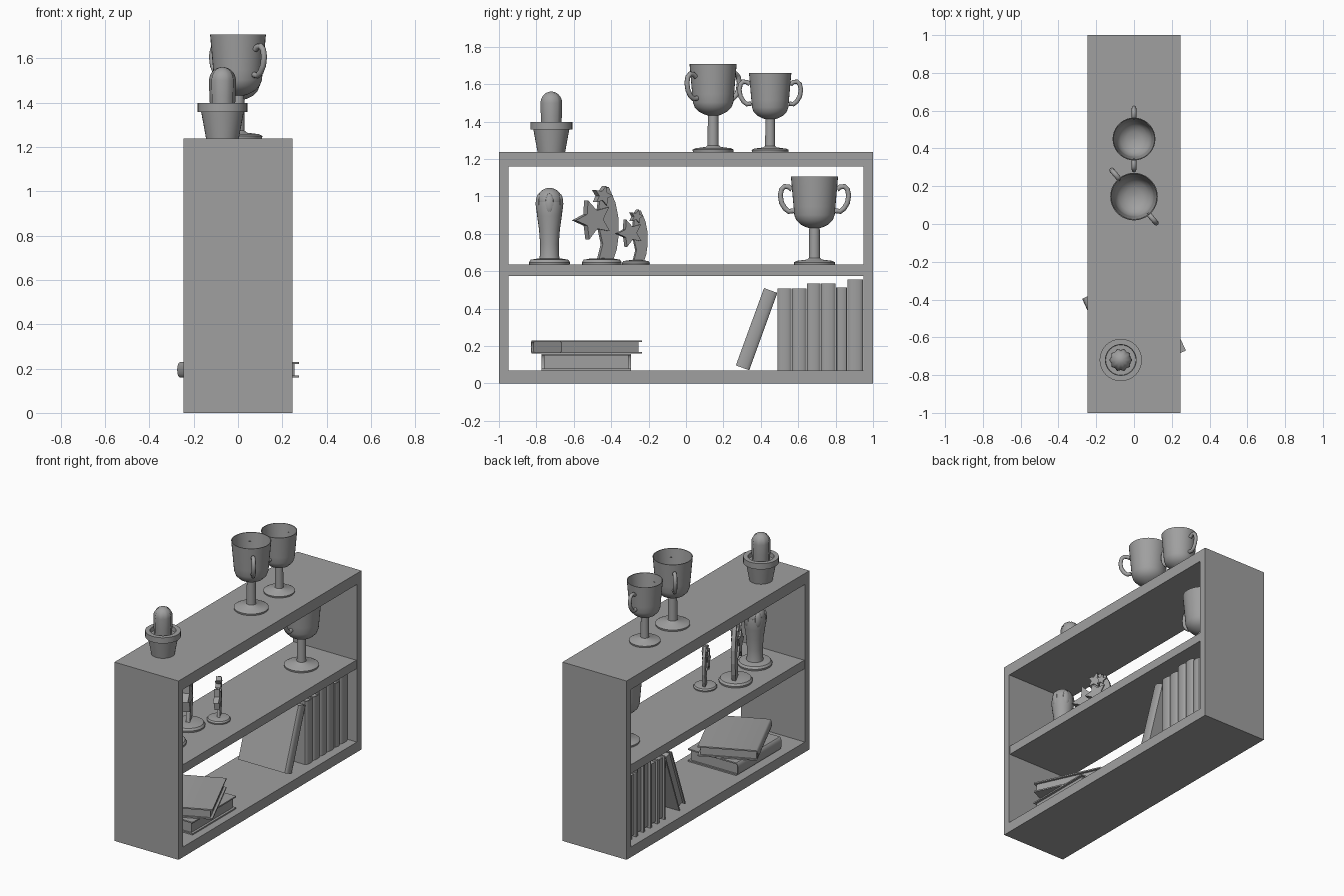
import bpy, bmesh
from math import sin, cos, pi, radians
from mathutils import Matrix

if "Cube" in bpy.data.objects:
    bpy.data.objects.remove(bpy.data.objects["Cube"])

# Dark grey used for every part
GREY = bpy.data.materials.new("dark_grey")
GREY.diffuse_color = (.35, .35, .35, 1)
GREY.use_nodes = True
GREY.node_tree.nodes["Principled BSDF"].inputs["Base Color"].default_value = GREY.diffuse_color


def finish(name, bm, mat=Matrix(), smooth=True, angle=35):
    bmesh.ops.recalc_face_normals(bm, faces=bm.faces)
    me = bpy.data.meshes.new(name)
    bm.to_mesh(me)
    bm.free()
    me.materials.append(GREY)
    ob = bpy.data.objects.new(name, me)
    bpy.context.collection.objects.link(ob)
    ob.matrix_world = mat
    if smooth:
        bpy.ops.object.select_all(action='DESELECT')
        ob.select_set(True)
        bpy.context.view_layer.objects.active = ob
        bpy.ops.object.shade_smooth_by_angle(angle=radians(angle))
    return ob


def box_into(bm, x0, x1, y0, y1, z0, z1):
    m = Matrix.Translation(((x0 + x1) / 2, (y0 + y1) / 2, (z0 + z1) / 2)) @ \
        Matrix.Diagonal((x1 - x0, y1 - y0, z1 - z0, 1))
    bmesh.ops.create_cube(bm, size=1, matrix=m)


def board(name, *dims):
    bm = bmesh.new()
    box_into(bm, *dims)
    finish(name, bm, smooth=False)


def lathe(name, profile, mat, n=32, ribs=1.0, angle=35):
    """Revolve (radius, z) points; ribs < 1 pulls in every second column."""
    bm = bmesh.new()
    rings = [[bm.verts.new((r * (ribs if k % 2 else 1) * cos(2 * pi * k / n),
                            r * (ribs if k % 2 else 1) * sin(2 * pi * k / n), z))
              for k in range(n)] for r, z in profile]
    for a, b in zip(rings, rings[1:]):
        for k in range(n):
            j = (k + 1) % n
            bm.faces.new((a[k], a[j], b[j], b[k]))
    bm.faces.new(rings[0])
    bm.faces.new(rings[-1])
    return finish(name, bm, mat, angle=angle)


def prism_into(bm, pts, depth, axis):
    """Extrude a flat outline symmetrically; axis maps (a, b, d) to a point."""
    lo = [bm.verts.new(axis(a, b, -depth / 2)) for a, b in pts]
    hi = [bm.verts.new(axis(a, b, depth / 2)) for a, b in pts]
    bm.faces.new(lo)
    bm.faces.new(hi)
    for k in range(len(pts)):
        j = (k + 1) % len(pts)
        bm.faces.new((lo[k], lo[j], hi[j], hi[k]))


# Open shelf
board("bottom_board", -.245, .245, -1, 1, 0, .07)
board("top_board", -.245, .245, -1, 1, 1.16, 1.237)
board("middle_shelf", -.24, .24, -.95, .95, .575, .635)
board("left_panel", -.245, .245, -1, -.95, .07, 1.16)
board("right_panel", -.245, .245, .95, 1, .07, 1.16)

# Trophy cups: handles lie along local y
CUP = [(.108, 0), (.11, .012), (.095, .02), (.04, .027), (.03, .036), (.028, .195),
       (.045, .2), (.075, .215), (.098, .238), (.108, .265), (.112, .31), (.126, .47),
       (.121, .47), (.106, .31), (.101, .265), (.08, .235), (.045, .215), (.005, .21)]
HANDLE = [(.121, .402), (.138, .415), (.16, .418), (.176, .402), (.183, .37),
          (.176, .33), (.158, .3), (.138, .284), (.112, .288)]


def cup(name, x, y, z, scale, angle):
    mat = Matrix.Translation((x, y, z)) @ Matrix.Rotation(radians(angle), 4, 'Z') @ Matrix.Scale(scale, 4)
    lathe(name, CUP, mat, 36)
    cu = bpy.data.curves.new(name + "_handles", 'CURVE')
    cu.dimensions = '3D'
    cu.bevel_depth = .0135
    cu.bevel_resolution = 2
    cu.use_fill_caps = True
    cu.materials.append(GREY)
    for s in (-1, 1):
        sp = cu.splines.new('POLY')
        sp.points.add(len(HANDLE) - 1)
        for p, (r, h) in zip(sp.points, HANDLE):
            p.co = (0, s * r, h, 1)
    ob = bpy.data.objects.new(name + "_handles", cu)
    bpy.context.collection.objects.link(ob)
    ob.matrix_world = mat


cup("large_cup", 0, .145, 1.237, 1.0, 40)
cup("small_cup", 0, .45, 1.237, .9, 0)
cup("shelf_cup", .005, .687, .635, 1.0, 0)

# Potted cactus
POT = [(.074, 0), (.096, .12), (.112, .12), (.112, .16), (.082, .16), (.08, .13), (.01, .13)]
lathe("pot", POT, Matrix.Translation((-.07, -.72, 1.237)))
dome = [(.061 * cos(a), .262 + .061 * sin(a)) for a in [radians(15 * i) for i in range(6)]]
lathe("cactus", [(.055, .12), (.059, .19)] + dome + [(.006, .323)],
      Matrix.Translation((-.07, -.72, 1.237)), 20, .87, 80)

# Award with a globe held on a flared column
spot = Matrix.Translation((-.016, -.73, .635))
BASE = [(.108, 0), (.11, .012), (.1, .026), (.06, .033), (.01, .034)]
lathe("globe_award_base", BASE, spot)
lathe("globe_award_column", [(.056, .025), (.051, .05), (.05, .11), (.056, .19), (.066, .26),
                             (.072, .31), (.069, .335), (.02, .34)], spot, 24)
bm = bmesh.new()
bmesh.ops.create_uvsphere(bm, u_segments=24, v_segments=14, radius=.069,
                          matrix=Matrix.Translation((0, 0, .341)))
finish("globe", bm, spot)
bm = bmesh.new()
for k in range(5):
    m = Matrix.Rotation(2 * pi * k / 5, 4, 'Z') @ Matrix.Translation((.058, 0, .325)) @ \
        Matrix.Diagonal((.018, .026, .055, 1))
    bmesh.ops.create_uvsphere(bm, u_segments=10, v_segments=8, radius=1, matrix=m)
finish("globe_award_petals", bm, spot)

# Star awards: a curved plate with a big and a small star
SWOOSH = [(-.025, .02), (.06, .02), (.082, .08), (.094, .16), (.092, .25), (.075, .33),
          (.035, .415), (0, .4), (-.02, .33), (-.03, .25), (-.015, .17), (0, .11)]


def star(cy, cz, r, tilt):
    return [(cy + (r if k % 2 == 0 else r * .47) * cos(tilt + pi * k / 5),
             cz + (r if k % 2 == 0 else r * .47) * sin(tilt + pi * k / 5)) for k in range(10)]


def star_award(name, x, y, scale):
    mat = Matrix.Translation((x, y, .635)) @ Matrix.Rotation(radians(25), 4, 'Z') @ Matrix.Scale(scale, 4)
    lathe(name + "_base", [(r * .97, h) for r, h in BASE], mat)
    bm = bmesh.new()
    flat = lambda a, b, d: (d, a, b)
    prism_into(bm, SWOOSH, .026, flat)
    prism_into(bm, star(-.055, .24, .11, radians(182)), .05, flat)
    prism_into(bm, star(0, .368, .055, radians(75)), .05, flat)
    finish(name + "_plate", bm, mat, False)


star_award("large_star_award", -.065, -.45, 1)
star_award("small_star_award", .04, -.268, .7)


# Books: lying flat, spine at -x, length along y, resting on z = 0
def book(name, w, t, h, mat):
    c, bulge = .009, .014
    x0, x1, n = -w / 2 + bulge, w / 2, 6
    arc = lambda b, s: [(x0 - b * sin(pi * k / n), t / 2 - s * cos(pi * k / n)) for k in range(n + 1)]
    outline = [(x1, 0)] + arc(bulge, t / 2) + [(x1, t), (x1, t - c)] + \
        arc(bulge - .006, t / 2 - c)[::-1] + [(x1, c)]
    bm = bmesh.new()
    prism_into(bm, outline, h, lambda a, b, d: (a, d, b))
    finish(name + "_cover", bm, mat)
    bm = bmesh.new()
    box_into(bm, x0 - .003, x1 - .016, -h / 2 + .012, h / 2 - .012, c, t - c)
    finish(name + "_pages", bm, mat, False)


book("stacked_book_lower", .384, .088, .477, Matrix.Translation((0, -.533, .07)))
book("stacked_book_upper", .386, .07, .477,
     Matrix.Translation((0, -.533, .159)) @ Matrix.Rotation(radians(24.5), 4, 'Z'))

# Upright books: spine turned to +x, thickness along y
stand = Matrix(((-1, 0, 0, 0), (0, 0, 1, 0), (0, 1, 0, 0), (0, 0, 0, 1)))
edges = [.489, .567, .646, .722, .802, .864, .948]
tops = [.508, .508, .535, .535, .513, .556]
for i, top in enumerate(tops):
    h = top - .07
    book(f"upright_book_{i + 1}", .37, edges[i + 1] - edges[i] - .002, h,
         Matrix.Translation((0, edges[i], .07 + h / 2)) @ stand)
lean = Matrix.Translation((0, .338, .07)) @ Matrix.Rotation(radians(-20), 4, 'X')
book("leaning_book", .37, .076, .44, lean @ Matrix.Translation((0, -.076, .22)) @ stand)
